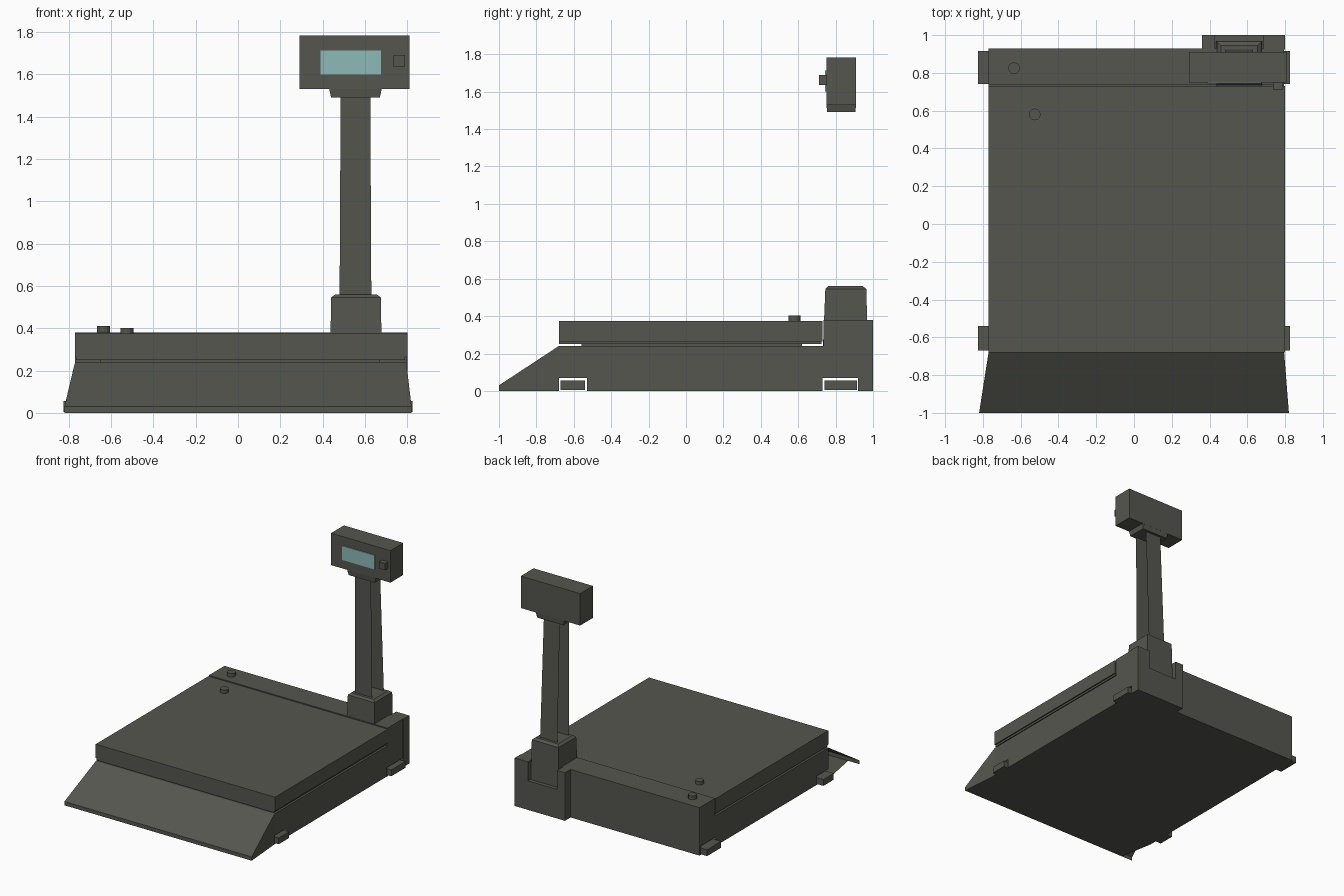
import bpy, bmesh, math

if "Cube" in bpy.data.objects:
    bpy.data.objects.remove(bpy.data.objects["Cube"])


def material(name, rgb):
    m = bpy.data.materials.new(name)
    m.diffuse_color = (*rgb, 1)
    m.use_nodes = True
    m.node_tree.nodes["Principled BSDF"].inputs["Base Color"].default_value = m.diffuse_color
    return m


GREY = material("warm dark grey", (0.092, 0.092, 0.078))
TEAL = material("pale teal", (0.27, 0.49, 0.47))


def mesh_object(name, faces, mat=GREY, recalc=True):
    """Object from a list of polygons given as point lists."""
    bm = bmesh.new()
    for f in faces:
        bm.faces.new([bm.verts.new(p) for p in f])
    bmesh.ops.remove_doubles(bm, verts=bm.verts, dist=0.0005)
    if recalc:
        bmesh.ops.recalc_face_normals(bm, faces=bm.faces)
    me = bpy.data.meshes.new(name)
    bm.to_mesh(me)
    bm.free()
    me.materials.append(mat)
    ob = bpy.data.objects.new(name, me)
    bpy.context.collection.objects.link(ob)
    return ob


def loft(name, bottom, top, mat=GREY):
    """Closed solid between two matching outlines."""
    n = len(bottom)
    sides = [[bottom[i], bottom[(i + 1) % n], top[(i + 1) % n], top[i]] for i in range(n)]
    return mesh_object(name, [bottom[::-1], top] + sides, mat)


def rect(x0, x1, y0, y1, z):
    return [(x0, y0, z), (x1, y0, z), (x1, y1, z), (x0, y1, z)]


def box(name, x, y, z, mat=GREY):
    return loft(name, rect(*x, *y, z[0]), rect(*x, *y, z[1]), mat)


def knob(name, x, y, z0, z1, r):
    ring = [(x + r * math.cos(a), y + r * math.sin(a))
            for a in (math.tau * i / 12 for i in range(12))]
    return loft(name, [(*p, z0) for p in ring], [(*p, z1) for p in ring])


# Base shell: side walls with foot notches, deck, raised rear housing, front ramp
XL, XR, YB = -0.77, 0.795, 0.93
notches = [(-0.68, 0), (-0.68, 0.07), (-0.53, 0.07), (-0.53, 0),
           (0.73, 0), (0.73, 0.07), (0.92, 0.07), (0.92, 0), (YB, 0)]
wall = notches + [(YB, 0.38), (0.735, 0.38), (0.735, 0.24), (-0.68, 0.24)]
upper = [(YB, 0), (YB, 0.38), (0.735, 0.38), (0.735, 0.24), (-0.68, 0.24)]
faces = [[(x, y, z) for y, z in wall] for x in (XL, XR)]
faces += [[(XL, *a), (XR, *a), (XR, *b), (XL, *b)] for a, b in zip(upper, upper[1:])]
faces += [
    # ramp, front lip, right ramp cheek
    [(-0.82, -1, 0.03), (0.82, -1, 0.03), (XR, -0.68, 0.24), (XL, -0.68, 0.24)],
    [(-0.82, -1, 0), (0.82, -1, 0), (0.82, -1, 0.03), (-0.82, -1, 0.03)],
    [(0.82, -1, 0), (XR, -0.68, 0), (XR, -0.68, 0.24), (0.82, -1, 0.03)],
    # floor, open at the front left corner
    [(-0.72, -1, 0), (0.82, -1, 0), (XR, -0.68, 0), (XR, YB, 0), (XL, YB, 0), (XL, -0.72, 0)],
]
mesh_object("base_shell", faces)

# Feet
for sx, x in (("left", (-0.825, -0.72)), ("right", (0.70, 0.825))):
    box("front_foot_" + sx, x, (-0.67, -0.54), (0.005, 0.055))
    box("rear_foot_" + sx, x, (0.74, 0.915), (0.005, 0.055))

# Weighing platter with a thin lower rim and a hidden support
box("platter_support", (-0.65, 0.67), (-0.56, 0.62), (0.24, 0.27))
box("platter_rim", (-0.765, 0.79), (-0.68, 0.725), (0.25, 0.265))
box("platter", (-0.77, 0.80), (-0.68, 0.73), (0.265, 0.375))

# Rear bracket with a U-shaped recess that holds the column socket
u_shape = [(0.36, 0), (0.80, 0), (0.80, 0.38), (0.685, 0.38),
           (0.685, 0.23), (0.43, 0.23), (0.43, 0.38), (0.36, 0.38)]
loft("rear_bracket", [(x, 0.925, z) for x, z in u_shape], [(x, 1.0, z) for x, z in u_shape])
loft("column_socket", rect(0.435, 0.68, 0.732, 0.97, 0.23), rect(0.44, 0.675, 0.745, 0.965, 0.545))
loft("socket_cap", rect(0.44, 0.675, 0.745, 0.965, 0.545), rect(0.46, 0.655, 0.76, 0.945, 0.56))

# Column: front and rear plates with open sides
mesh_object("column_front", [[(0.48, 0.78, 0.55), (0.63, 0.78, 0.55),
                              (0.625, 0.77, 1.5), (0.485, 0.77, 1.5)]], recalc=False)
mesh_object("column_rear", [[(0.63, 0.925, 0.55), (0.48, 0.925, 0.55),
                             (0.485, 0.885, 1.5), (0.625, 0.885, 1.5)]], recalc=False)

# Display head
loft("head_collar", rect(0.44, 0.67, 0.755, 0.905, 1.49), rect(0.43, 0.68, 0.75, 0.91, 1.535))
box("display_head", (0.29, 0.81), (0.75, 0.91), (1.53, 1.783))
box("screen", (0.39, 0.675), (0.744, 0.752), (1.60, 1.712), TEAL)
box("display_button", (0.735, 0.79), (0.712, 0.75), (1.637, 1.69))

# Level indicator and platter knob
knob("rear_knob", -0.635, 0.825, 0.38, 0.41, 0.031)
knob("platter_knob", -0.525, 0.58, 0.37, 0.402, 0.031)
